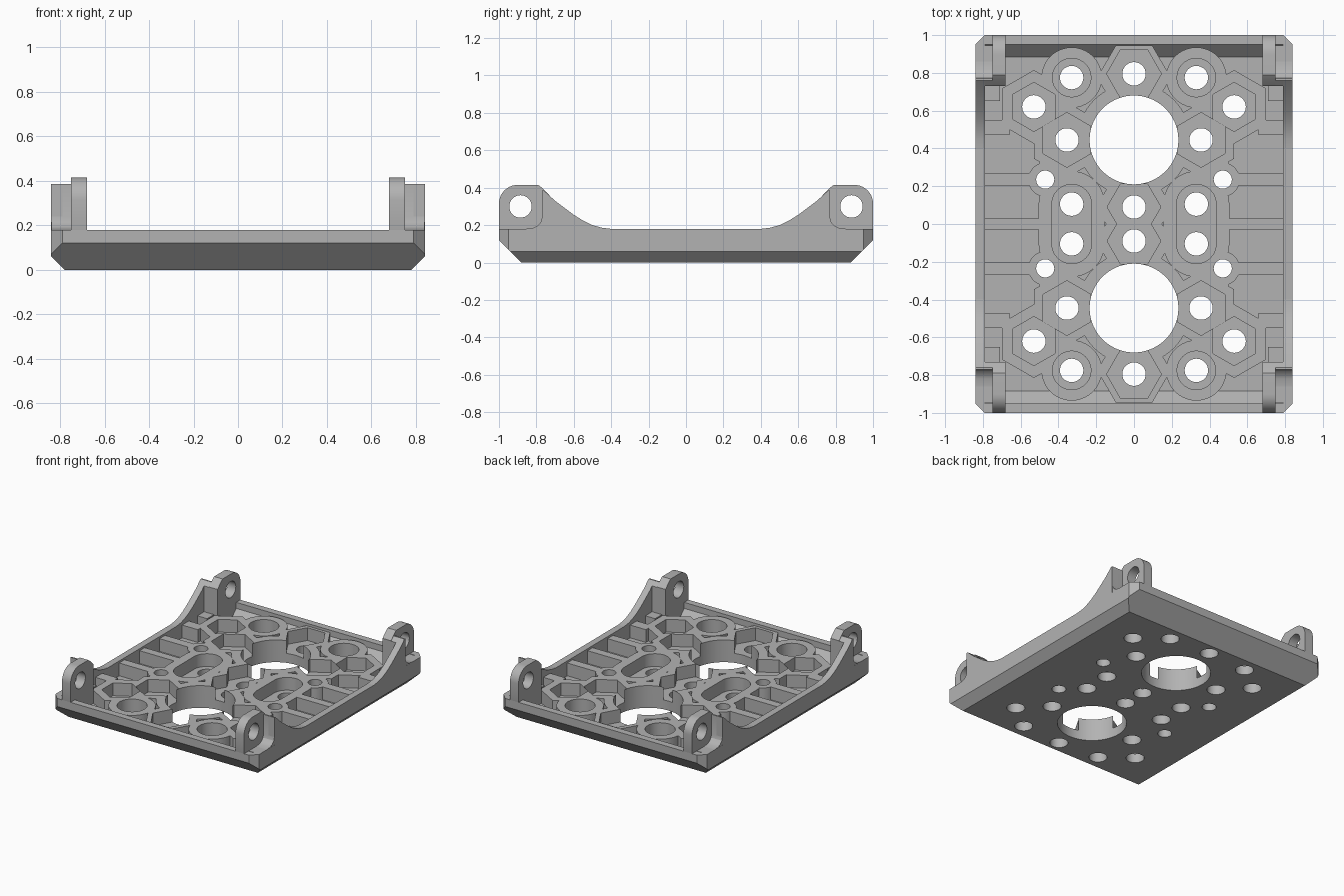
import bpy, bmesh
from math import pi, cos, sin, radians

cube = bpy.data.objects.get("Cube")
if cube:
    bpy.data.objects.remove(cube, do_unlink=True)

grey = bpy.data.materials.new("light_grey")
grey.use_nodes = True
COLOUR = (0.45, 0.45, 0.45, 1)
grey.diffuse_color = COLOUR
for node in grey.node_tree.nodes:
    if node.type == 'BSDF_PRINCIPLED':
        node.inputs["Base Color"].default_value = COLOUR


# ---- profile helpers ----
def ring(x, y, r, n=40, turn=0.0):
    return [(x + r * cos(turn + 2 * pi * i / n), y + r * sin(turn + 2 * pi * i / n)) for i in range(n)]


def hexagon(x, y, r, pointy=False):
    return ring(x, y, r, 6, pi / 6 if pointy else 0)


def rect(x0, x1, y0, y1):
    return [(x0, y0), (x1, y0), (x1, y1), (x0, y1)]


def stadium(x, half, r):
    n = 20
    up = [(x + r * cos(pi * i / n), half + r * sin(pi * i / n)) for i in range(n + 1)]
    return up + [(2 * x - px, -py) for px, py in up]


def solid(name, profiles, lo, hi, axis='z', mx=True, my=True):
    """Extrude profiles along an axis and mirror them into the other quarters."""
    bm = bmesh.new()
    for prof in profiles:
        for sx in ((1, -1) if mx else (1,)):
            for sy in ((1, -1) if my else (1,)):
                ends = []
                for h in (lo, hi):
                    pts = [(u, v, h) if axis == 'z' else (h, u, v) for u, v in prof]
                    ends.append([bm.verts.new((x * sx, y * sy, z)) for x, y, z in pts])
                a, b = ends
                bm.faces.new(a)
                bm.faces.new(b)
                for i in range(len(a)):
                    j = (i + 1) % len(a)
                    bm.faces.new((a[i], a[j], b[j], b[i]))
    bmesh.ops.recalc_face_normals(bm, faces=bm.faces)
    mesh = bpy.data.meshes.new(name)
    bm.to_mesh(mesh)
    bm.free()
    ob = bpy.data.objects.new(name, mesh)
    bpy.context.collection.objects.link(ob)
    mesh.materials.append(grey)
    return ob


def combine(target, tool, op):
    mod = target.modifiers.new("combine", 'BOOLEAN')
    mod.operation, mod.solver, mod.object = op, 'EXACT', tool
    mod.use_self = True
    graph = bpy.context.evaluated_depsgraph_get()
    mesh = bpy.data.meshes.new_from_object(target.evaluated_get(graph))
    target.modifiers.clear()
    target.data = mesh
    bpy.data.objects.remove(tool, do_unlink=True)


FLOOR, BOSS, RIM = 0.07, 0.165, 0.18

# ---- tray block with chamfered underside and corners ----
tray = solid("tray", [rect(-0.84, 0.84, -1, 1)], 0, RIM, mx=False, my=False)
bm = bmesh.new()
bm.from_mesh(tray.data)
cuts = []
for s in (1, -1):
    cuts += [((0, s, 0.12), (0, s, -1)), ((s * 0.84, 0, 0.06), (s, 0, -1))]
    cuts += [((s * 0.79, t, 0), (s, t, 0)) for t in (1, -1)]
for co, no in cuts:
    geom = bm.verts[:] + bm.edges[:] + bm.faces[:]
    res = bmesh.ops.bisect_plane(bm, geom=geom, plane_co=co, plane_no=no, clear_outer=True)
    rim = [e for e in res["geom_cut"] if isinstance(e, bmesh.types.BMEdge)]
    bmesh.ops.contextual_create(bm, geom=rim)
bmesh.ops.recalc_face_normals(bm, faces=bm.faces)
bm.to_mesh(tray.data)
bm.free()

# ---- hollow interior with sloped end walls ----
hollow = [(-0.885, FLOOR), (0.885, FLOOR), (0.95, 0.135), (0.95, 0.3), (-0.95, 0.3), (-0.95, 0.135)]
combine(tray, solid("hollow", [hollow], -0.79, 0.79, 'x', False, False), 'DIFFERENCE')


# ---- raised bosses, ribs and corner blocks ----
def add(profiles, top=BOSS, **kw):
    combine(tray, solid("boss", profiles, 0.066, top, **kw), 'UNION')


add([ring(0.33, 0.775, 0.16)])
add([hexagon(0.53, 0.62, 0.195, True)])
add([hexagon(0.355, 0.445, 0.2, True)])
add([hexagon(0, 0.775, 0.195)], mx=False)
add([hexagon(0, 0.09, 0.2)], mx=False)
add([stadium(0.33, 0.105, 0.175)], my=False)
add([ring(0, 0.445, 0.3, 64)], mx=False)
add([ring(0.47, 0.235, 0.09)])
add([rect(0.3, 0.5, 0.2, 0.42)])
add([rect(0.47, 0.8, 0.205, 0.27)])
add([rect(0.45, 0.8, -0.03, 0.03)], my=False)
add([rect(0.66, 0.8, 0.47, 0.55), rect(0.71, 0.8, 0.65, 0.74)])
add([rect(0.68, 0.8, 0.73, 0.945)], top=RIM)


# ---- pockets in the bosses ----
def cut(profiles, low=FLOOR, **kw):
    combine(tray, solid("cutter", profiles, low, 0.5, **kw), 'DIFFERENCE')


cut([ring(0.33, 0.775, 0.102)])
cut([hexagon(0.53, 0.62, 0.13, True)])
cut([hexagon(0.355, 0.445, 0.145, True)])
cut([hexagon(0, 0.795, 0.145)], mx=False)
cut([hexagon(0, 0.09, 0.142)], mx=False)
cut([stadium(0.33, 0.105, 0.105)], my=False)

# ---- through holes ----
screw = [(0.33, 0.775), (0.53, 0.62), (0.355, 0.445), (0.33, 0.105)]
cut([ring(x, y, 0.062, 32) for x, y in screw] + [ring(0.47, 0.235, 0.048, 32)], low=-0.1)
cut([ring(0, 0.795, 0.062, 32), ring(0, 0.09, 0.062, 32), ring(0, 0.445, 0.235, 72)],
    low=-0.1, mx=False)

# ---- swept side walls rising to the corners ----
crest = [(0.77, 0.385), (0.76, 0.385), (0.7, 0.33), (0.6, 0.255), (0.55, 0.224),
         (0.5, 0.2), (0.45, 0.186), (0.4, RIM)]
wall = [(0.77, 0.178)] + crest + [(0.4, 0.178)]
walls = solid("side_walls", [wall], 0.79, 0.84, 'x')

# ---- curved lips closing the walls beside each lug ----
lip = [(0.73, 0.17), (0.73, 0.357), (0.76, 0.385), (0.77, 0.385), (0.77, 0.24),
       (0.777, 0.215), (0.795, 0.195), (0.82, 0.184), (0.86, RIM), (0.86, 0.17)]
lips = solid("corner_lips", [lip], 0.745, 0.839, 'x')

# ---- pierced lugs with a rounded outer corner ----
arc = [(0.9 + 0.1 * cos(radians(a)), 0.315 + 0.1 * sin(radians(a))) for a in range(0, 91, 9)]
lug = [(0.73, 0.1), (0.995, 0.15), (1, 0.17)] + arc + [(0.79, 0.415), (0.77, 0.4), (0.73, 0.36)]
lugs = solid("corner_lugs", [lug], 0.68, 0.75, 'x')
combine(lugs, solid("pin_hole", [ring(0.885, 0.3, 0.06, 32)], 0.6, 0.9, 'x'), 'DIFFERENCE')

# ---- smooth the round parts, keep edges sharp ----
bpy.ops.object.select_all(action='DESELECT')
for ob in (tray, walls, lips, lugs):
    ob.select_set(True)
bpy.context.view_layer.objects.active = tray
bpy.ops.object.shade_smooth_by_angle(angle=radians(25))
